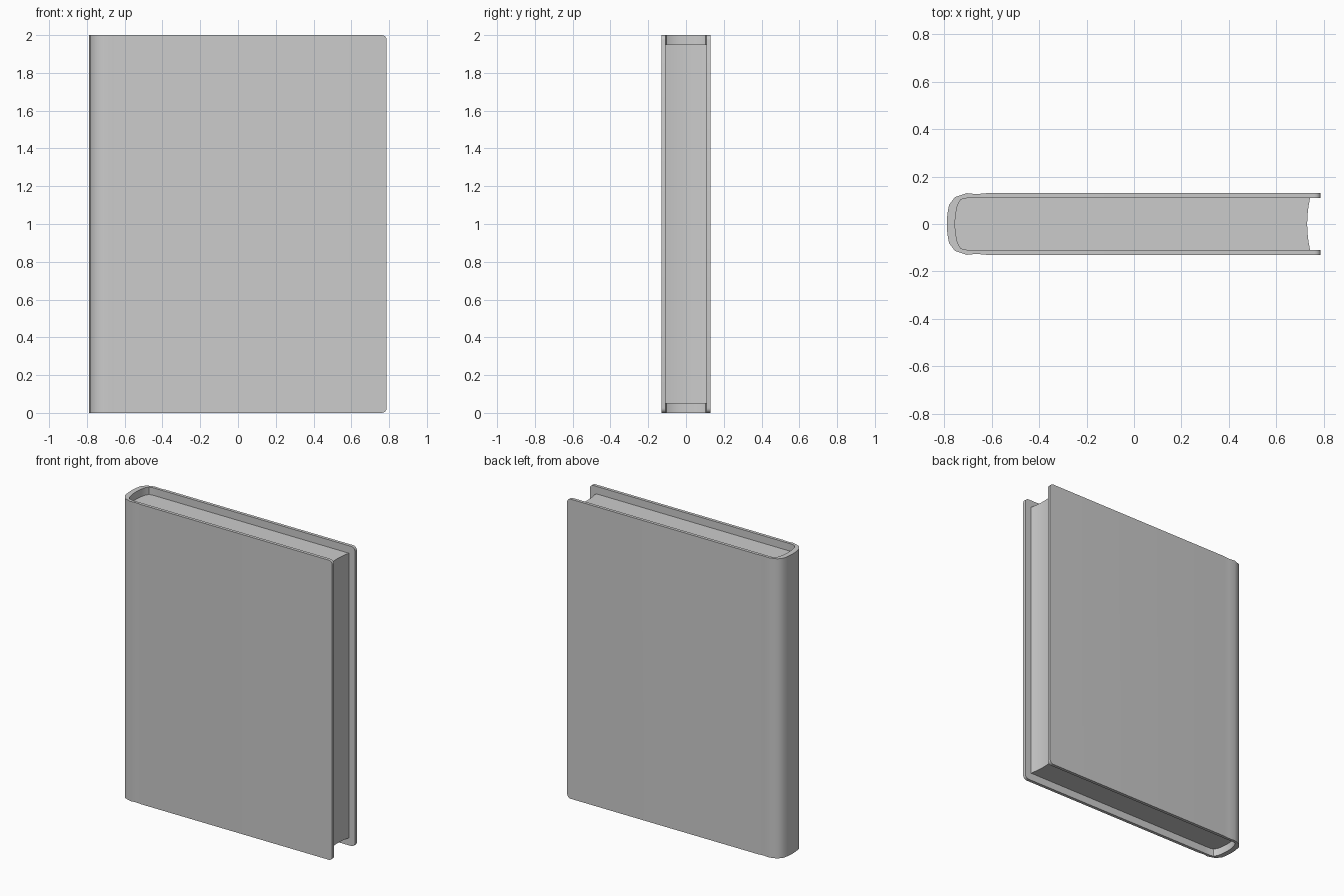
import bpy
import bmesh

cube = bpy.data.objects.get("Cube")
if cube:
    bpy.data.objects.remove(cube, do_unlink=True)

HEIGHT, FORE_X, RECESS = 2.0, 0.787, 0.05

grey = bpy.data.materials.new("plain_grey")
grey.use_nodes = True
colour = (0.6, 0.6, 0.6, 1)
grey.diffuse_color = colour
grey.node_tree.nodes["Principled BSDF"].inputs["Base Color"].default_value = colour


def mirrored(half):
    """Complete a half profile (fore edge to spine) across y = 0."""
    return half + [(x, -y) for x, y in reversed(half) if y > 0]


def finish(bm, name):
    bmesh.ops.recalc_face_normals(bm, faces=bm.faces)
    mesh = bpy.data.meshes.new(name)
    bm.to_mesh(mesh)
    bm.free()
    mesh.materials.append(grey)
    obj = bpy.data.objects.new(name, mesh)
    bpy.context.collection.objects.link(obj)
    bpy.ops.object.select_all(action="DESELECT")
    obj.select_set(True)
    bpy.context.view_layer.objects.active = obj
    bpy.ops.object.shade_smooth_by_angle(angle=0.6)
    return obj


# Matching half profiles: boards, hinge groove, rounded spine
outer = mirrored([(FORE_X, .13), (-.62, .13), (-.665, .126), (-.705, .13),
                  (-.755, .113), (-.78, .08), (-.787, .04), (-.789, 0)])
inner = mirrored([(FORE_X, .109), (-.62, .109), (-.665, .109), (-.705, .109),
                  (-.73, .103), (-.744, .08), (-.752, .04), (-.755, 0)])

# Cover: a U-shaped shell
bm = bmesh.new()
rings = [[bm.verts.new((x, y, z)) for x, y in profile]
         for profile, z in ((outer, 0), (inner, 0), (inner, HEIGHT), (outer, HEIGHT))]
for a, b in zip(rings, rings[1:] + rings[:1]):
    for i in range(len(outer) - 1):
        bm.faces.new((a[i], a[i + 1], b[i + 1], b[i]))
for end in (0, -1):
    bm.faces.new([ring[end] for ring in rings])

# Rounded fore-edge corners on both boards
corners = [bm.edges.get((lo[end], hi[end])) for end in (0, -1)
           for lo, hi in (rings[:2], rings[2:])]
bmesh.ops.bevel(bm, geom=corners, offset=0.026, segments=4, profile=0.5, affect="EDGES")
finish(bm, "cover")

# Page block: rounded spine side, concave fore edge
fore = [(.742 - .012 * (1 - t * t), .109 * t) for t in (-1, -.67, -.33, 0, .33, .67, 1)]
outline = fore + inner[1:-1]
bm = bmesh.new()
base = bm.faces.new([bm.verts.new((x, y, RECESS)) for x, y in outline])
top = bmesh.ops.extrude_face_region(bm, geom=[base], use_keep_orig=True)
bmesh.ops.translate(bm, vec=(0, 0, HEIGHT - 2 * RECESS),
                    verts=[v for v in top["geom"] if isinstance(v, bmesh.types.BMVert)])
finish(bm, "page_block")
